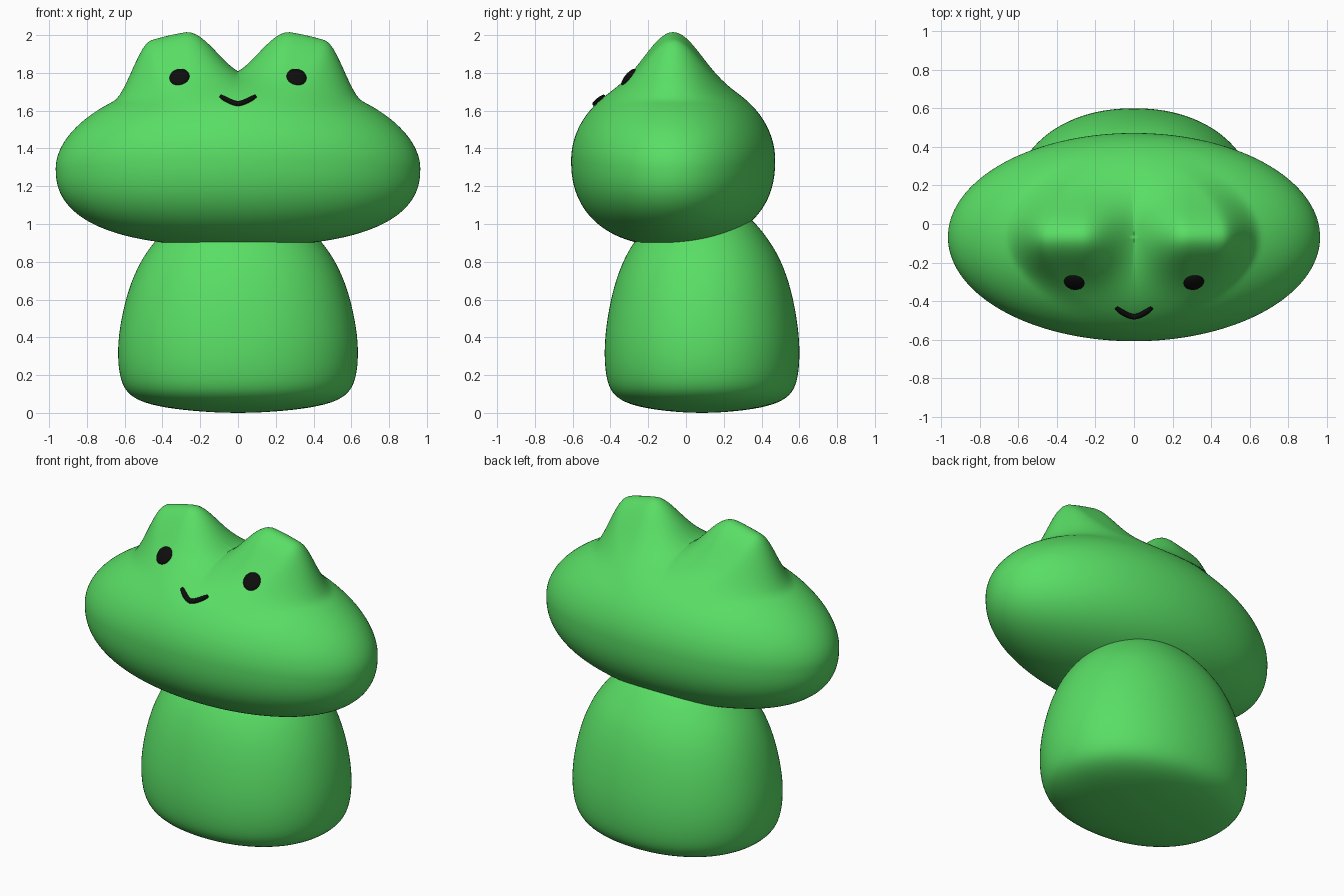
import bpy, bmesh, math
from mathutils import Vector

if "Cube" in bpy.data.objects:
    bpy.data.objects.remove(bpy.data.objects["Cube"])

HX, HY, HZ, CY = 0.965, 0.54, 0.455, -0.068   # head half sizes and y centre


def material(name, rgb):
    m = bpy.data.materials.new(name)
    m.diffuse_color = (*rgb, 1)
    m.use_nodes = True
    m.node_tree.nodes["Principled BSDF"].inputs["Base Color"].default_value = m.diffuse_color
    return m


green = material("green", (0.10, 0.73, 0.13))
black = material("black", (0.004, 0.004, 0.004))


def add_object(name, bm, mat):
    bmesh.ops.recalc_face_normals(bm, faces=bm.faces)
    for f in bm.faces:
        f.smooth = True
    me = bpy.data.meshes.new(name)
    bm.to_mesh(me)
    bm.free()
    me.materials.append(mat)
    ob = bpy.data.objects.new(name, me)
    bpy.context.collection.objects.link(ob)
    return ob


def smooth(a, b, t):
    t = min(max((t - a) / (b - a), 0), 1)
    return t * t * (3 - 2 * t)


def middle(x):
    return 1.338 - 0.045 * (x / HX) ** 2


def bump(x, y):
    # Two rounded humps, steep outside, with a valley between them
    dy, ax = y - CY, abs(x)
    across = smooth(-0.05, 0.28, ax) * (1 - smooth(0.46, 0.66, ax + 2 * dy * dy))
    return 0.245 * across * math.exp(-0.5 * (dy / 0.14) ** 2)


def top(x, y):
    r2 = (x / HX) ** 2 + ((y - CY) / HY) ** 2
    return middle(x) + HZ * math.sqrt(max(0, 1 - r2)) + bump(x, y)


def normal(x, y, e=0.01):
    return Vector((top(x - e, y) - top(x + e, y),
                   top(x, y - e) - top(x, y + e), 2 * e)).normalized()


# Head: wide ellipsoid with fuller underside and humps raised on top
bm = bmesh.new()
bmesh.ops.create_uvsphere(bm, u_segments=144, v_segments=120, radius=1)
for v in bm.verts:
    r = min(1, math.hypot(v.co.x, v.co.y))
    x, y = v.co.x * HX, v.co.y * HY + CY
    if v.co.z >= 0:
        z = middle(x) + HZ * v.co.z + bump(x, y)
    else:
        z = middle(x) - HZ * (1 - r ** 2.3) ** (1 / 2.3)
    v.co = (x, y, z)
add_object("head", bm, green)

# Body: bell-shaped loft of oval rings (half width, height)
profile = [(0.12, 0.002), (0.30, 0.015), (0.47, 0.042), (0.58, 0.09), (0.625, 0.17),
           (0.64, 0.30), (0.63, 0.45), (0.585, 0.65), (0.52, 0.80), (0.45, 0.90),
           (0.33, 1.03), (0.17, 1.11)]
N = 48
bm = bmesh.new()
rings = []
for w, z in profile:
    ring = []
    for i in range(N):
        a = 2 * math.pi * i / N
        c, s = math.cos(a), math.sin(a)
        k = (abs(c) ** 2.15 + abs(s) ** 2.15) ** (-1 / 2.15)
        ring.append(bm.verts.new((w * k * c, 0.085 + 0.812 * w * k * s, z)))
    rings.append(ring)
for lo, hi in zip(rings, rings[1:]):
    for i in range(N):
        j = (i + 1) % N
        bm.faces.new((lo[i], lo[j], hi[j], hi[i]))
for ring, z in ((rings[0], 0.0), (rings[-1], 1.13)):
    tip = bm.verts.new((0, 0.085, z))
    for i in range(N):
        bm.faces.new((ring[i], ring[(i + 1) % N], tip))
body = add_object("body", bm, green)
body.modifiers.new("smooth", "SUBSURF").levels = 2
body.modifiers["smooth"].render_levels = 2

# Eyes: flattened beads lying on the head surface
for side, label in ((-1, "left"), (1, "right")):
    bm = bmesh.new()
    bmesh.ops.create_uvsphere(bm, u_segments=32, v_segments=16, radius=1)
    x, y = side * 0.31, -0.302
    eye = add_object(label + "_eye", bm, black)
    eye.scale = (0.053, 0.056, 0.02)
    eye.rotation_mode = "QUATERNION"
    eye.rotation_quaternion = normal(x, y).to_track_quat("Z", "Y")
    eye.location = (x, y, top(x, y))

# Mouth: round-ended tube following the head surface
cu = bpy.data.curves.new("mouth", "CURVE")
cu.dimensions = "3D"
cu.bevel_depth = 0.015
cu.bevel_resolution = 4
cu.use_fill_caps = True
sp = cu.splines.new("POLY")
sp.points.add(16)
for i, p in enumerate(sp.points):
    t = i / 8 - 1
    x = 0.092 * t
    y = -0.478 + 0.046 * abs(t) ** 1.6
    co = Vector((x, y, top(x, y))) + 0.003 * normal(x, y)
    p.co = (*co, 1)
    p.radius = 1 - 0.35 * abs(t) ** 6
cu.materials.append(black)
bpy.context.collection.objects.link(bpy.data.objects.new("mouth", cu))
